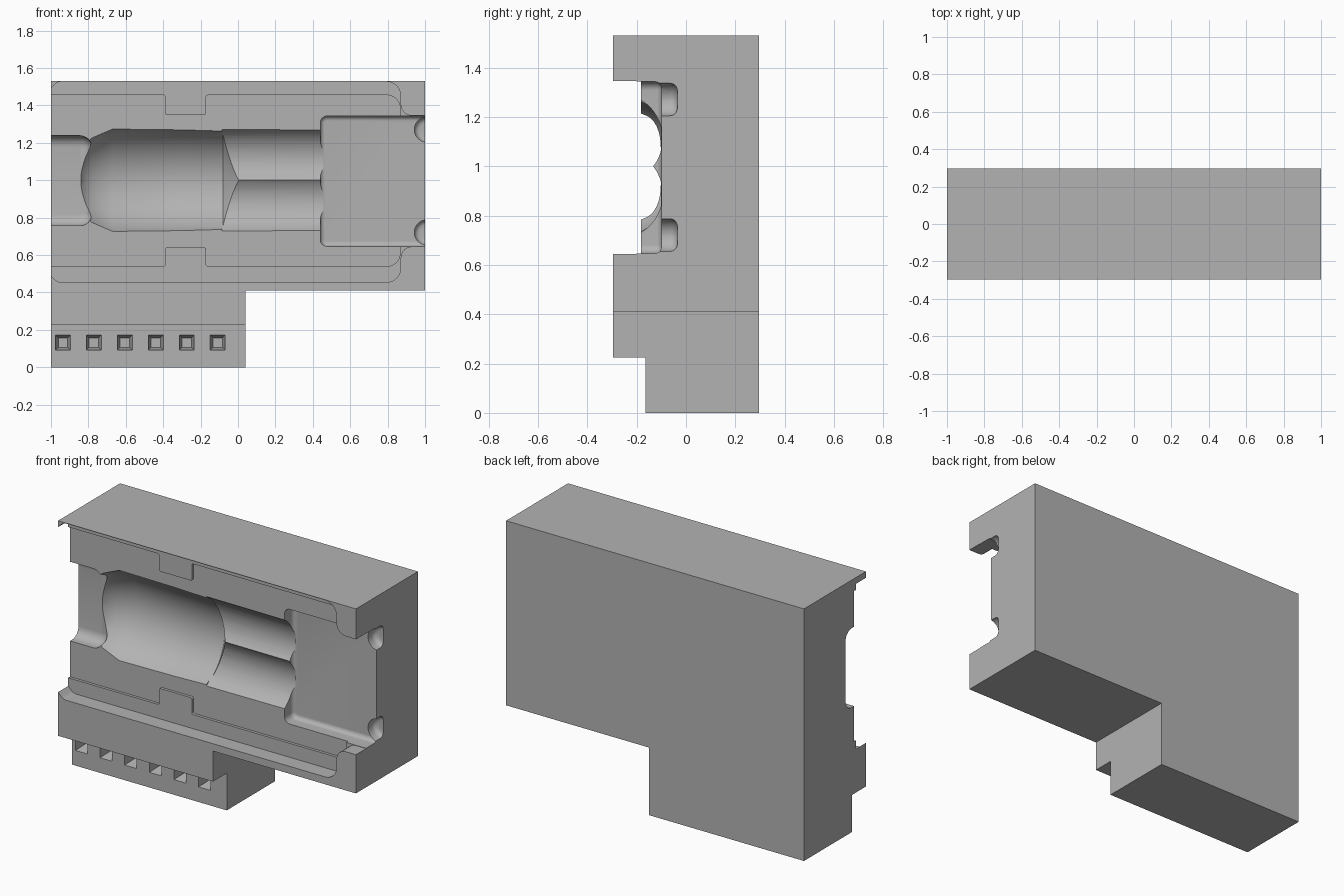
import bpy, bmesh, math
from mathutils import Vector

cube = bpy.data.objects.get("Cube")
if cube:
    bpy.data.objects.remove(cube, do_unlink=True)

grey = bpy.data.materials.new("plain grey")
grey.use_nodes = True
grey.diffuse_color = (0.45, 0.45, 0.45, 1)
grey.node_tree.nodes["Principled BSDF"].inputs["Base Color"].default_value = (0.45, 0.45, 0.45, 1)


def loft(name, rings):
    """Closed solid through a list of rings with equal point counts."""
    bm = bmesh.new()
    loops = [[bm.verts.new(p) for p in ring] for ring in rings]
    for p, q in zip(loops, loops[1:]):
        for k in range(len(p)):
            n = (k + 1) % len(p)
            bm.faces.new((p[k], p[n], q[n], q[k]))
    bm.faces.new(loops[0][::-1])
    bm.faces.new(loops[-1])
    bmesh.ops.recalc_face_normals(bm, faces=bm.faces[:])
    mesh = bpy.data.meshes.new(name)
    bm.to_mesh(mesh)
    bm.free()
    mesh.materials.append(grey)
    ob = bpy.data.objects.new(name, mesh)
    bpy.context.scene.collection.objects.link(ob)
    return ob


def rounded(corners, y, steps=6):
    """Ring at depth y with each (x, z, radius) corner rounded."""
    out = []
    for i, (x, z, r) in enumerate(corners):
        p = Vector((x, z))
        if r == 0:
            out.append((x, y, z))
            continue
        a = (Vector(corners[i - 1][:2]) - p).normalized()
        b = (Vector(corners[(i + 1) % len(corners)][:2]) - p).normalized()
        half = a.angle(b) / 2
        centre = p + (a + b).normalized() * (r / math.sin(half))
        start = p + a * (r / math.tan(half)) - centre
        end = p + b * (r / math.tan(half)) - centre
        for k in range(steps + 1):
            c = centre + start.lerp(end, k / steps).normalized() * r
            out.append((c.x, y, c.y))
    return out


def box(x0, x1, z0, z1, r=0):
    return [(x0, z0, r), (x1, z0, r), (x1, z1, r), (x0, z1, r)]


def prism(name, corners, y0, y1):
    return loft(name, [rounded(corners, y0), rounded(corners, y1)])


def pocket(name, x0, x1, z0, z1, corner, y0, y1, fillet):
    """Rounded box cutter whose floor edge at y1 is filleted."""
    rings = [rounded(box(x0, x1, z0, z1, corner), y0)]
    for k in range(7):
        t = k / 6 * math.pi / 2
        d = fillet * (1 - math.cos(t))
        y = y1 - fillet * (1 - math.sin(t))
        rings.append(rounded(box(x0 + d, x1 - d, z0 + d, z1 - d, corner - d), y))
    return loft(name, rings)


def turned(name, profile, cy, cz, sides=64):
    """Turn an (x, radius) profile around an axis along x."""
    angles = [math.tau * (k + 0.5) / sides for k in range(sides)]
    return loft(name, [[(x, cy + r * math.cos(a), cz + r * math.sin(a)) for a in angles]
                       for x, r in profile])


# Main block with the lower connector foot
body = prism("housing", [(-1, 0, 0), (0.04, 0, 0), (0.04, 0.41, 0), (1, 0.41, 0),
                         (1, 1.53, 0), (-1, 1.53, 0)], -0.297, 0.297)
cutters = [prism("foot_step", box(-1.2, 0.2, -0.2, 0.225), -0.5, -0.165)]

# Wide recess with flared opening at the right end
cutters.append(prism("front_recess", [
    (-1.1, 0.59, 0), (-0.965, 0.455, 0.05), (0.87, 0.455, 0.075), (0.87, 0.645, 0.06),
    (1.1, 0.645, 0), (1.1, 1.345, 0), (0.87, 1.345, 0.06), (0.87, 1.527, 0.075),
    (-0.965, 1.527, 0.05), (-1.1, 1.39, 0)], -0.5, -0.2))

# Inner panel floor with a tab at top and bottom
cutters.append(prism("panel_floor", [
    (-1.2, 0.54, 0), (-0.39, 0.54, 0.01), (-0.39, 0.64, 0.01), (-0.17, 0.64, 0.01),
    (-0.17, 0.54, 0.01), (0.867, 0.54, 0.07), (0.867, 1.455, 0.07), (-0.17, 1.455, 0.01),
    (-0.17, 1.35, 0.01), (-0.39, 1.35, 0.01), (-0.39, 1.455, 0.01), (-1.2, 1.455, 0)],
    -0.45, -0.183))

# End pockets
cutters.append(pocket("right_pocket", 0.44, 1.3, 0.647, 1.343, 0.035, -0.42, -0.1, 0.025))
cutters.append(pocket("left_pocket", -1.4, -0.78, 0.757, 1.238, 0.065, -0.41, -0.101, 0.06))

# Turned cavity and the twin channels beside it
cutters.append(turned("main_cavity", [
    (-0.87, 0.13), (-0.84, 0.2), (-0.815, 0.23), (-0.78, 0.255), (-0.67, 0.298),
    (-0.3, 0.294), (-0.08, 0.288), (0.003, 0.17)], -0.3, 1.0))
for side in (-1, 1):
    cutters.append(turned("channel", [(-0.085, 0.186), (0.456, 0.184)], -0.279, 1 + side * 0.112))
    # Round finger notches on the right edge
    z = 0.996 + side * 0.275
    cutters.append(pocket("edge_notch", 0.943, 1.077, z - 0.067, z + 0.067, 0.066,
                          -0.4, -0.035, 0.03))

# Row of tapered sockets on the foot
for i in range(6):
    x = -0.936 + i * 0.1655
    cutters.append(loft("socket", [rounded(box(x - h, x + h, 0.132 - h, 0.132 + h), y)
                                   for h, y in ((0.0466, -0.2), (0.025, -0.085))]))

# Carve everything out of the block
bpy.context.view_layer.objects.active = body
body.select_set(True)
for cutter in cutters:
    mod = body.modifiers.new("cut", 'BOOLEAN')
    mod.operation = 'DIFFERENCE'
    mod.solver = 'EXACT'
    mod.object = cutter
    bpy.ops.object.modifier_apply(modifier=mod.name)
    bpy.data.objects.remove(cutter, do_unlink=True)

bpy.ops.object.shade_smooth_by_angle(angle=math.radians(25))
